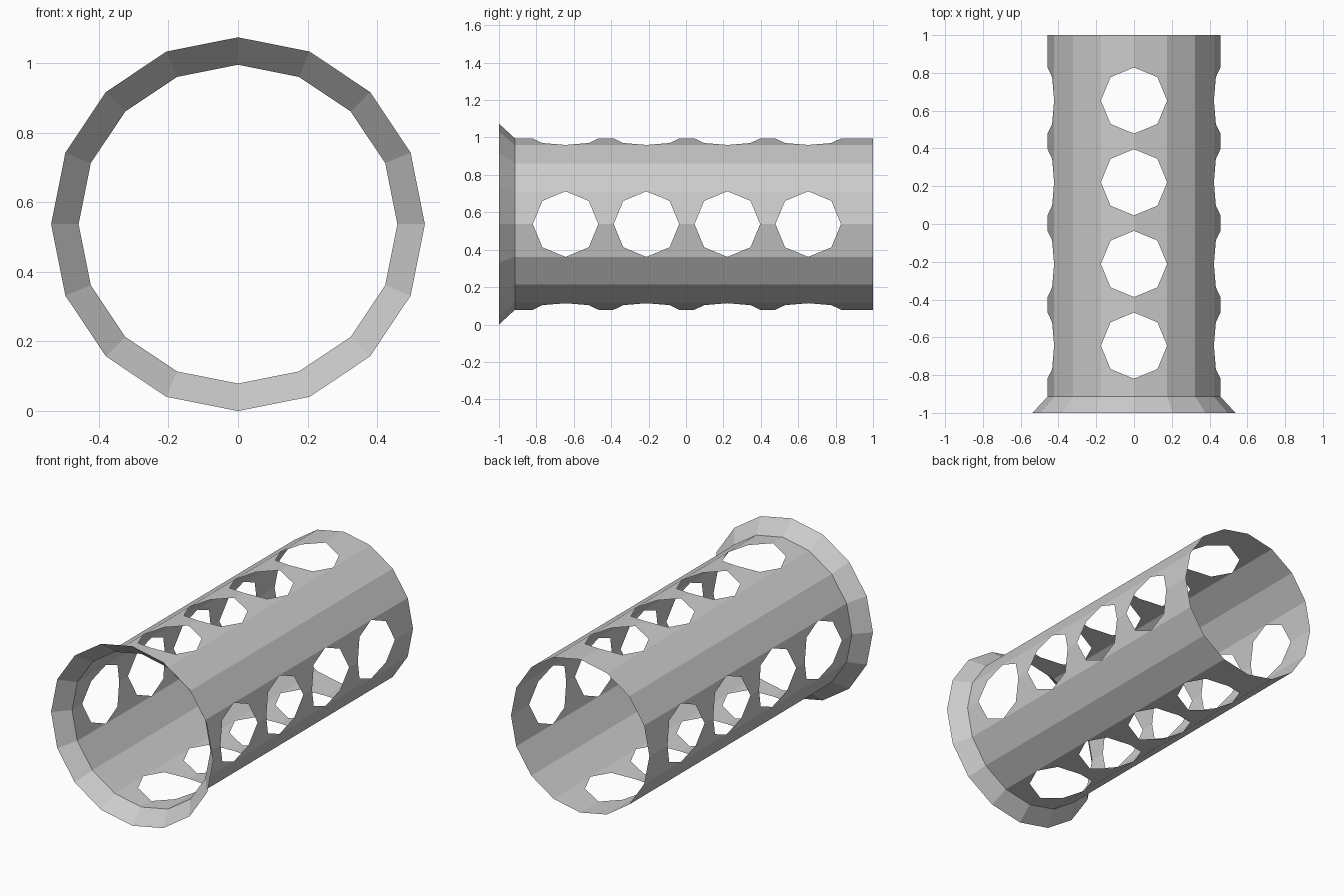
import bpy, bmesh
from math import sin, cos, pi

if "Cube" in bpy.data.objects:
    bpy.data.objects.remove(bpy.data.objects["Cube"])

SIDES, R, R_FLARE, CZ = 16, 0.458, 0.537, 0.537
Y_FRONT, Y_SEAM, Y_BACK = -1.0, -0.914, 1.0
HOLE_R = R * sin(2 * pi / SIDES)
D = cos(pi / 4)
HOLES = [-0.644 + 0.4325 * k for k in range(4)]

bm = bmesh.new()


def corner(i, r=R):
    a = 2 * pi * i / SIDES
    return r * sin(a), CZ + r * cos(a)


def face(points):
    bm.faces.new([bm.verts.new(p) for p in points])


def on_facet(i, j, t, y):
    """Point a fraction t across the facet from corner i to corner j."""
    (x0, z0), (x1, z1) = corner(i), corner(j)
    return (x0 + (x1 - x0) * t, y, z0 + (z1 - z0) * t)


def hole_arc(c, s):
    """Quarter of an octagonal hole, from the ridge to the facet edge."""
    return [(0, c + s * HOLE_R), (D, c + s * HOLE_R * D), (1, c)]


# Perforated half strips either side of the top, right, bottom and left ridges
for ridge in range(0, SIDES, 4):
    for step in (1, -1):
        starts = [[(0, Y_SEAM), (1, Y_SEAM)]] + [hole_arc(c, 1) for c in HOLES]
        ends = [hole_arc(c, -1) for c in HOLES] + [[(0, Y_BACK), (1, Y_BACK)]]
        for lo, hi in zip(starts, ends):
            outline = lo + hi[::-1]
            if step < 0:
                outline.reverse()
            face([on_facet(ridge, ridge + step, t, y) for t, y in outline])
    # Plain facets between the perforated strips
    rows = [Y_SEAM] + HOLES + [Y_BACK]
    for i in (ridge + 1, ridge + 2):
        for y0, y1 in zip(rows, rows[1:]):
            face([on_facet(i, i + 1, t, y)
                  for t, y in ((0, y0), (1, y0), (1, y1), (0, y1))])

# Flared rim at the front
for i in range(SIDES):
    ring = []
    for k, r, y in ((i, R_FLARE, Y_FRONT), (i + 1, R_FLARE, Y_FRONT),
                    (i + 1, R, Y_SEAM), (i, R, Y_SEAM)):
        x, z = corner(k, r)
        ring.append((x, y, z))
    face(ring)

bmesh.ops.remove_doubles(bm, verts=bm.verts, dist=1e-4)
for f in bm.faces:
    f.normal_update()
    c = f.calc_center_median()
    if f.normal.x * c.x + f.normal.z * (c.z - CZ) < 0:
        f.normal_flip()

mesh = bpy.data.meshes.new("perforated_tube")
bm.to_mesh(mesh)
bm.free()
bpy.context.collection.objects.link(bpy.data.objects.new("perforated_tube", mesh))
